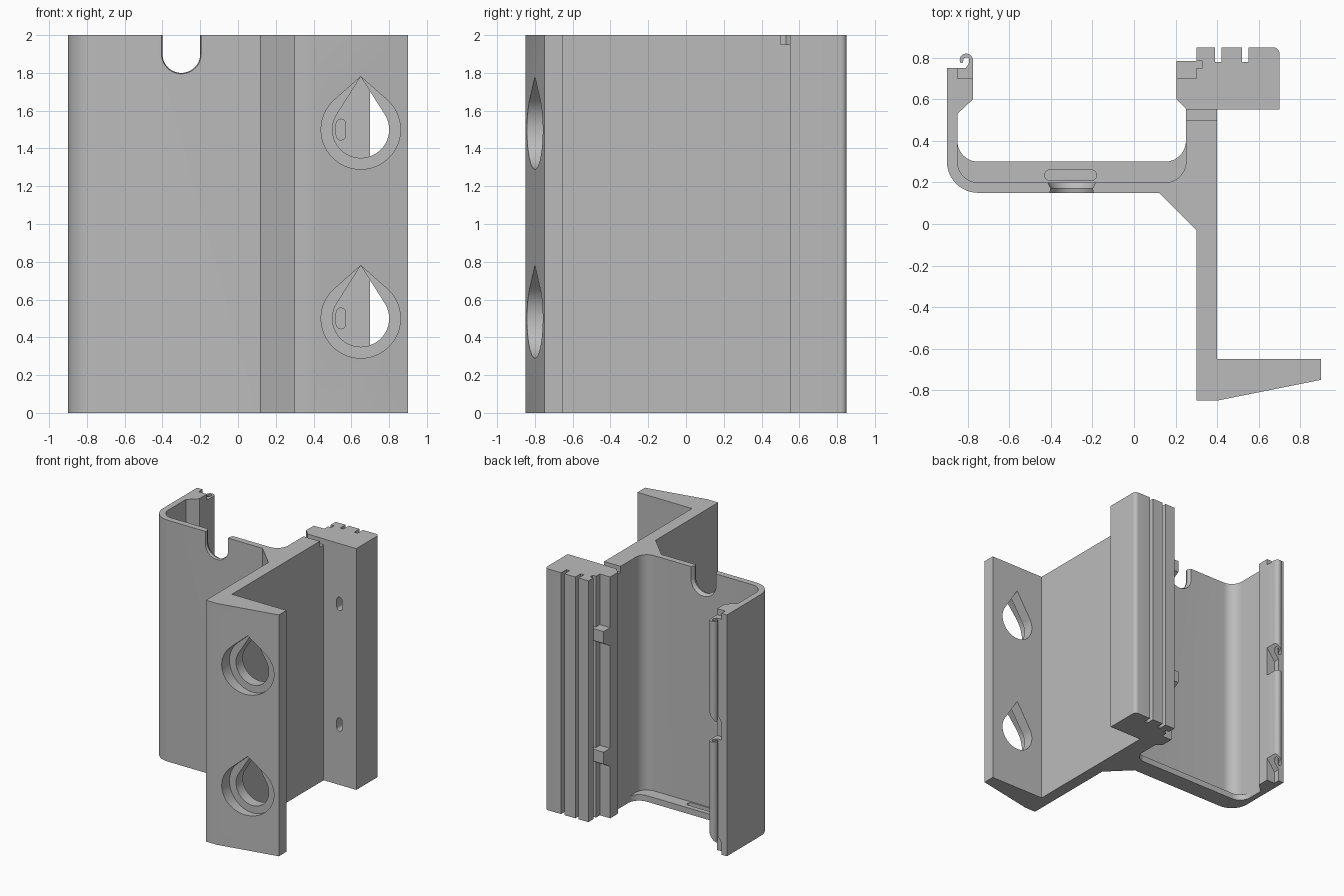
import bpy, bmesh
from math import sin, cos, radians, asin, degrees

if "Cube" in bpy.data.objects:
    bpy.data.objects.remove(bpy.data.objects["Cube"], do_unlink=True)

GREY = (0.5, 0.5, 0.5, 1)
mat = bpy.data.materials.new("plain grey")
mat.use_nodes = True
mat.diffuse_color = GREY
mat.node_tree.nodes["Principled BSDF"].inputs["Base Color"].default_value = GREY


def arc(cx, cy, r, a0, a1, n=12):
    angles = [radians(a0 + (a1 - a0) * i / n) for i in range(n + 1)]
    return [(cx + r * cos(a), cy + r * sin(a)) for a in angles]


def loft(name, rings):
    """Skin a closed solid through matching rings of 3D points."""
    bm = bmesh.new()
    loops = [[bm.verts.new(p) for p in ring] for ring in rings]
    n = len(loops[0])
    for a, b in zip(loops, loops[1:]):
        for i in range(n):
            j = (i + 1) % n
            bm.faces.new((a[i], a[j], b[j], b[i]))
    bm.faces.new(loops[0])
    bm.faces.new(loops[-1])
    bmesh.ops.recalc_face_normals(bm, faces=bm.faces)
    mesh = bpy.data.meshes.new(name)
    bm.to_mesh(mesh)
    bm.free()
    mesh.materials.append(mat)
    ob = bpy.data.objects.new(name, mesh)
    bpy.context.collection.objects.link(ob)
    return ob


def upright(name, outline, z0, z1):
    return loft(name, [[(x, y, z) for x, y in outline] for z in (z0, z1)])


def through(name, *layers):
    """Solid along y from (outline in xz, y) layers."""
    return loft(name, [[(x, y, z) for x, z in o] for o, y in layers])


def box(x0, x1, y0, y1):
    return [(x0, y0), (x1, y0), (x1, y1), (x0, y1)]


def slot(cx, cy, half, r, vertical=False):
    if vertical:
        return arc(cx, cy + half, r, 0, 180) + arc(cx, cy - half, r, 180, 360)
    return arc(cx + half, cy, r, -90, 90) + arc(cx - half, cy, r, 90, 270)


def teardrop(cx, cz, r, tip):
    a = degrees(asin(r / tip))
    return arc(cx, cz, r, 180 - a, 360 + a, 48) + [(cx, cz + tip)]


def cut(target, *cutters):
    for c in cutters:
        m = target.modifiers.new(c.name, "BOOLEAN")
        m.operation, m.solver, m.object = "DIFFERENCE", "EXACT", c
    bpy.context.view_layer.objects.active = target
    for c in cutters:
        bpy.ops.object.modifier_apply(modifier=c.name)
        bpy.data.objects.remove(c, do_unlink=True)


# Main extruded section: channel, web, slanted flange and grooved block
profile = [(-.9, .75)] + arc(-.75, .30, .15, 180, 270)
profile += [(.12, .15), (.30, -.03), (.30, -.85), (.40, -.85), (.90, -.75),
            (.90, -.65), (.40, -.65), (.40, .55), (.70, .55)]
profile += arc(.67, .82, .03, 0, 90, 6)
for x in (.55, .42):
    profile += [(x, .85), (x, .78), (x - .03, .78), (x - .03, .85)]
profile += [(.30, .85), (.30, .785), (.33, .785), (.33, .75), (.30, .75),
            (.30, .70), (.205, .70), (.205, .60), (.25, .555)]
profile += arc(.15, .30, .10, 0, -90) + arc(-.75, .30, .10, -90, -180)
profile += [(-.85, .53), (-.775, .60), (-.775, .70), (-.85, .70), (-.85, .75)]
body = upright("channel_body", profile, 0, 2)

# Cable notch at the top of the channel, flared on the inside
def notch(r):
    return arc(-.3, 1.9, r, 180, 360, 24) + [(-.3 + r, 2.1), (-.3 - r, 2.1)]

cutters = [through("notch_cut", (notch(.105), .1), (notch(.105), .15),
                   (notch(.1), .17), (notch(.115), .2), (notch(.115), .25)),
           upright("corner_cut", box(.24, .41, .50, .552), 1.95, 2.1)]

# Teardrop counterbores in the flange and screw slots in the block
for i, z in enumerate((.5, 1.5)):
    cutters += [
        through(f"bore_cut_{i}", (teardrop(.65, z, .21, .28), -.95),
                (teardrop(.65, z, .21, .28), -.74)),
        through(f"hole_cut_{i}", (teardrop(.65, z, .15, .28), -.95),
                (teardrop(.65, z, .15, .28), -.55)),
        through(f"screw_cut_{i}", (slot(.545, z, .03, .025, True), .5),
                (slot(.545, z, .03, .025, True), .65))]
cut(body, *cutters)

# Floor lip following the inside of the channel, with a shallow slot
lip_outline = (arc(.15, .40, .10, 0, -90) + arc(-.75, .40, .10, -90, -180)
               + arc(-.75, .30, .10, 180, 270) + arc(.15, .30, .10, 270, 360))
lip = upright("floor_lip", lip_outline, 0, .05)
cut(lip, upright("lip_slot_cut", slot(-.305, .235, .1, .025), .02, .1))

# Curled hooks on the free edge, and matching clips beside the block
hook_outline = ([(-.85, .70), (-.775, .70)] + arc(-.807, .788, .032, 0, 180)
                + [(-.835, .775), (-.825, .775)]
                + arc(-.807, .788, .014, 180, 0)
                + [(-.793, .775), (-.81, .75), (-.85, .75)])
clip_outline = [(.205, .70), (.30, .70), (.30, .75), (.33, .75),
                (.33, .785), (.205, .785)]
parts = [body, lip]
for name, base in (("lower", 0), ("upper", 1)):
    hook = upright(f"{name}_hook", hook_outline, base + .1, base + .95)
    for v in hook.data.vertices:
        if v.co.z < base + .5:
            v.co.z += (v.co.x + .85) * 1.3
    clip = upright(f"{name}_clip", clip_outline, base + .43, base + .58)
    for v in clip.data.vertices:
        if v.co.z < base + .5 and v.co.y > .72:
            v.co.z += (v.co.y - .70) * .6
    parts += [hook, clip]

# Smooth the rounded areas, keep edges sharp
bpy.ops.object.select_all(action="DESELECT")
for ob in parts:
    ob.select_set(True)
bpy.context.view_layer.objects.active = body
bpy.ops.object.shade_smooth_by_angle(angle=radians(30))
